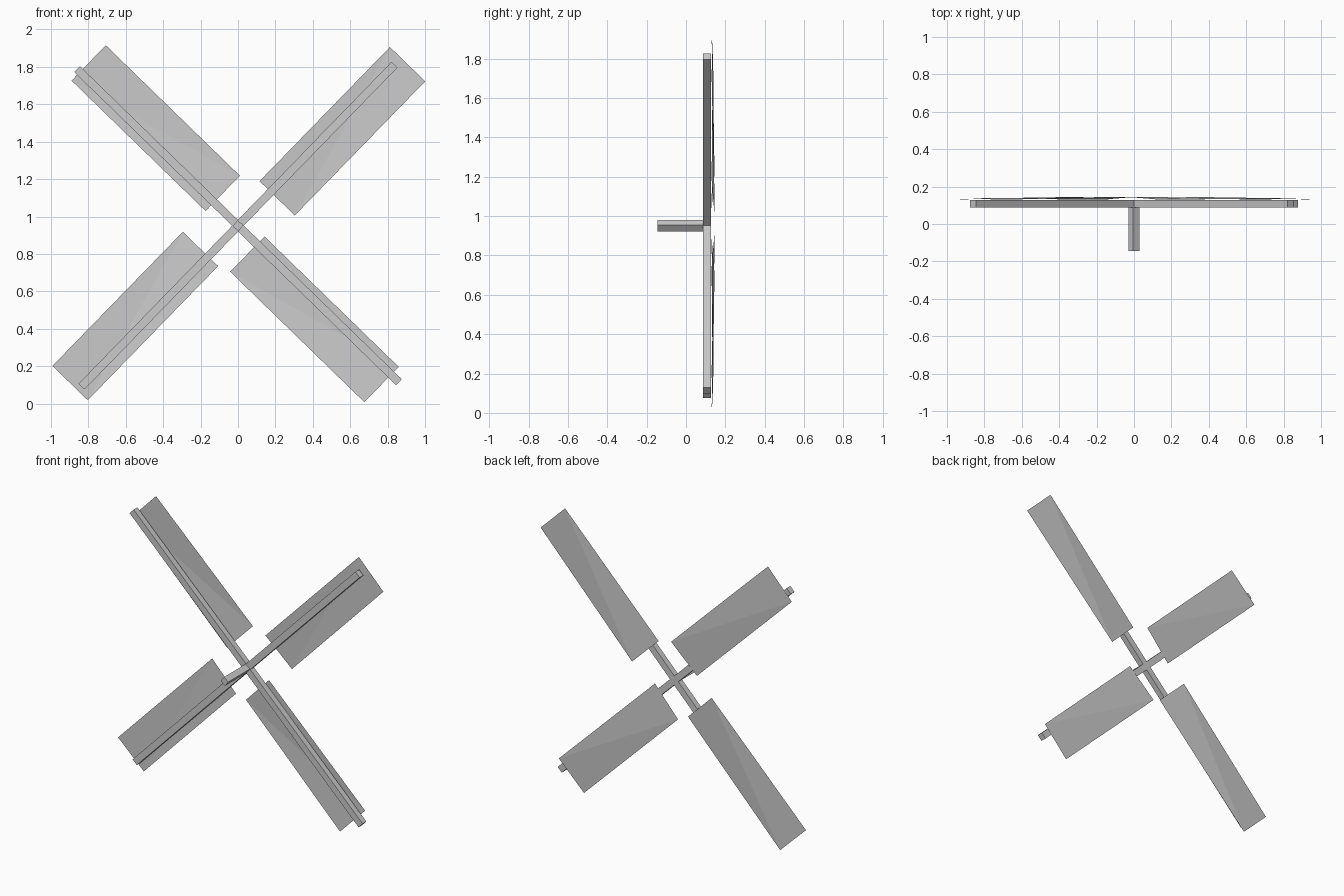
import bpy, bmesh
from math import radians, sin, cos
from mathutils import Matrix, Vector

if "Cube" in bpy.data.objects:
    bpy.data.objects.remove(bpy.data.objects["Cube"])

HUB_Z = 0.951
TILT = radians(45.8)


def make_object(name, bm):
    mesh = bpy.data.meshes.new(name)
    bm.to_mesh(mesh)
    bm.free()
    obj = bpy.data.objects.new(name, mesh)
    bpy.context.collection.objects.link(obj)
    return obj


def box(name, size, y, angle):
    # box centred on the hub axis, turned in the front plane
    bm = bmesh.new()
    bmesh.ops.create_cube(bm, size=1)
    place = (Matrix.Translation((0, y, HUB_Z)) @ Matrix.Rotation(-angle, 4, 'Y')
             @ Matrix.Diagonal((*size, 1)))
    bmesh.ops.transform(bm, matrix=place, verts=bm.verts)
    return make_object(name, bm)


def sail(name, angle, along, side, length=1.0, width=0.263):
    # thin, slightly twisted sheet behind the spar
    out = Vector((cos(angle), 0, sin(angle)))
    right = Vector((sin(angle), 0, -cos(angle)))
    bm = bmesh.new()

    def corner(u, v, y):
        p = out * (along + u * length / 2) + right * (side + v * width / 2)
        return bm.verts.new((p.x, y, p.z + HUB_Z))

    tip_near, tip_far = corner(1, -1, 0.137), corner(1, 1, 0.13)
    root_far, root_near = corner(-1, 1, 0.145), corner(-1, -1, 0.13)
    bm.faces.new((tip_near, tip_far, root_far))
    bm.faces.new((tip_near, root_far, root_near))
    return make_object(name, bm)


# two crossed spars
for i in range(2):
    box(f"spar_{i + 1}", (2.40, 0.04, 0.044), 0.107, TILT + radians(90) * i)

# axle toward the front
box("axle", (0.041, 0.25, 0.041), -0.02, radians(53))

# four sails, each offset differently along its spar
for i, (along, side) in enumerate([(0.751, 0.048), (0.679, 0.067),
                                   (0.729, 0.057), (0.642, 0.074)]):
    sail(f"sail_{i + 1}", TILT + radians(90) * i, along, side)
